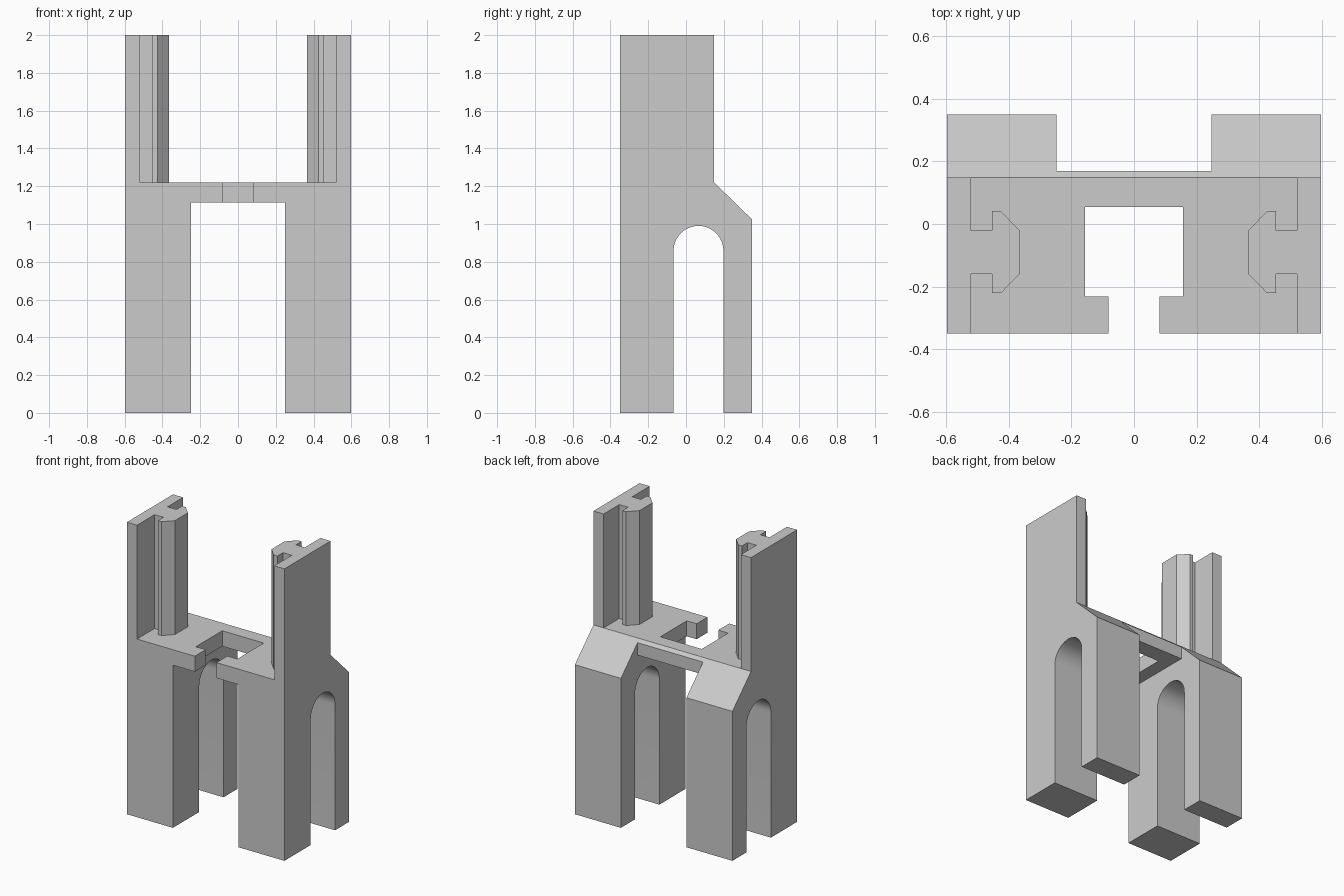
import bpy
import bmesh
from math import cos, sin, pi
from mathutils import Vector

if "Cube" in bpy.data.objects:
    bpy.data.objects.remove(bpy.data.objects["Cube"], do_unlink=True)

grey = bpy.data.materials.new("plain grey")
grey.use_nodes = True
colour = (0.6, 0.6, 0.6, 1)
grey.diffuse_color = colour
grey.node_tree.nodes["Principled BSDF"].inputs["Base Color"].default_value = colour

# Main dimensions
HALF_W, HALF_D = 0.597, 0.35
LEG_IN = 0.248
DECK_BOTTOM, DECK_TOP, TOP = 1.114, 1.22, 2.0
RIDGE_Y = 0.149


def prism(name, outline, axis, start, end):
    """Extrude an outline along x (points are y, z) or z (points are x, y)."""
    bm = bmesh.new()
    if axis == "x":
        verts = [bm.verts.new((start, a, b)) for a, b in outline]
        move = Vector((end - start, 0, 0))
    else:
        verts = [bm.verts.new((a, b, start)) for a, b in outline]
        move = Vector((0, 0, end - start))
    base = bm.faces.new(verts)
    cap = bmesh.ops.extrude_face_region(bm, geom=[base], use_keep_orig=True)
    bmesh.ops.translate(bm, vec=move,
                        verts=[g for g in cap["geom"] if isinstance(g, bmesh.types.BMVert)])
    bmesh.ops.recalc_face_normals(bm, faces=bm.faces)
    mesh = bpy.data.meshes.new(name)
    bm.to_mesh(mesh)
    bm.free()
    mesh.materials.append(grey)
    obj = bpy.data.objects.new(name, mesh)
    bpy.context.collection.objects.link(obj)
    return obj


def select(obj):
    bpy.ops.object.select_all(action="DESELECT")
    obj.select_set(True)
    bpy.context.view_layer.objects.active = obj


def cut(obj, cutter):
    mod = obj.modifiers.new("cut", "BOOLEAN")
    mod.operation = "DIFFERENCE"
    mod.solver = "EXACT"
    mod.object = cutter
    select(obj)
    bpy.ops.object.modifier_apply(modifier=mod.name)
    bpy.data.objects.remove(cutter, do_unlink=True)


# Base: side profile with an arch between front and back feet
arch_y, arch_r, spring = 0.066, 0.132, 0.858
arch = [(arch_y - arch_r * cos(pi * i / 24), spring + arch_r * sin(pi * i / 24))
        for i in range(25)]
profile = ([(-HALF_D, 0), (arch_y - arch_r, 0)] + arch +
           [(arch_y + arch_r, 0), (HALF_D, 0), (HALF_D, 1.024),
            (RIDGE_Y, DECK_TOP), (-HALF_D, DECK_TOP)])
base = prism("base_with_legs", profile, "x", -HALF_W, HALF_W)

# Space between the legs, below and behind the deck
cut(base, prism("leg_gap", [(-0.5, -0.1), (0.5, -0.1), (0.5, 1.5), (0.17, 1.5),
                            (0.17, DECK_BOTTOM), (-0.5, DECK_BOTTOM)],
                "x", -LEG_IN, LEG_IN))

# Square deck opening with a narrower mouth at the front
half_slot = [(0.082, -0.5), (0.082, -0.232), (0.157, -0.232), (0.157, 0.054)]
slot = half_slot + [(-x, y) for x, y in reversed(half_slot)]
cut(base, prism("deck_slot", slot, "z", 1.0, 1.4))
select(base)
bpy.ops.object.shade_smooth_by_angle(angle=pi / 6)

# Upright side plates, each with a T-shaped guide rail on its inner face
mid_y = -0.09
half_rail = [(0.52, 0.07), (0.453, 0.07), (0.453, 0.131), (0.425, 0.131), (0.366, 0.07)]
rail = ([(HALF_W, -HALF_D), (HALF_W, RIDGE_Y), (0.52, RIDGE_Y)] +
        [(x, mid_y + d) for x, d in half_rail] +
        [(x, mid_y - d) for x, d in reversed(half_rail)] +
        [(0.52, -HALF_D)])
for side, sign in (("left", 1), ("right", -1)):
    prism(side + "_upright_rail", [(sign * x, y) for x, y in rail], "z", DECK_TOP, TOP)
